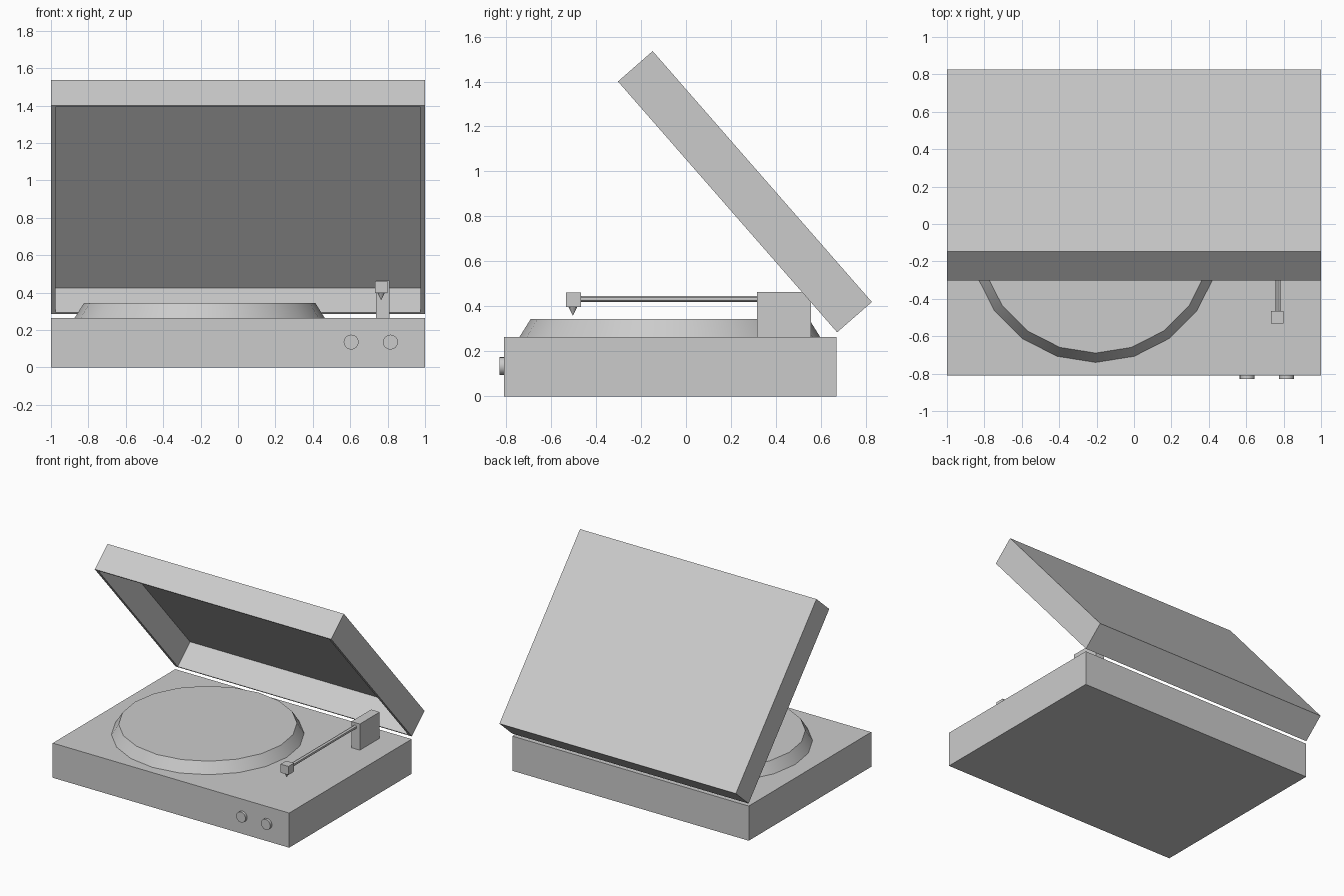
import bpy, bmesh, math
from mathutils import Matrix, Vector

if "Cube" in bpy.data.objects:
    bpy.data.objects.remove(bpy.data.objects["Cube"])


def finish(name, bm, smooth=False):
    bmesh.ops.recalc_face_normals(bm, faces=bm.faces[:])
    mesh = bpy.data.meshes.new(name)
    bm.to_mesh(mesh)
    bm.free()
    ob = bpy.data.objects.new(name, mesh)
    bpy.context.collection.objects.link(ob)
    if smooth:
        bpy.ops.object.select_all(action='DESELECT')
        ob.select_set(True)
        bpy.context.view_layer.objects.active = ob
        bpy.ops.object.shade_smooth_by_angle(angle=math.radians(30))
    return ob


def box_mesh(lo, hi):
    lo, hi = Vector(lo), Vector(hi)
    bm = bmesh.new()
    bmesh.ops.create_cube(bm, size=1, matrix=Matrix.Translation((lo + hi) / 2)
                          @ Matrix.Diagonal((*(hi - lo), 1)))
    return bm


def box(name, lo, hi):
    return finish(name, box_mesh(lo, hi))


def cone(name, start, end, r1, r2, sides, smooth=True):
    """Round part running from start (radius r1) to end (radius r2)."""
    start, end = Vector(start), Vector(end)
    axis = end - start
    bm = bmesh.new()
    bmesh.ops.create_cone(bm, cap_ends=True, segments=sides, radius1=r1,
                          radius2=r2, depth=axis.length)
    turn = Vector((0, 0, 1)).rotation_difference(axis).to_matrix().to_4x4()
    bm.transform(Matrix.Translation((start + end) / 2) @ turn)
    return finish(name, bm, smooth)


# Plinth and platter
box("base", (-1, -0.81, 0), (1, 0.67, 0.265))
cone("platter", (-0.205, -0.072, 0.265), (-0.205, -0.072, 0.345), 0.668, 0.618, 20)

# Front knobs
for side, x in (("left", 0.605), ("right", 0.815)):
    cone(side + "_knob", (x, -0.80, 0.135), (x, -0.83, 0.135), 0.04, 0.04, 16)

# Tonearm
box("arm_pivot", (0.738, 0.315, 0.265), (0.81, 0.555, 0.465))
cone("arm_tube", (0.77, -0.48, 0.433), (0.77, 0.33, 0.433), 0.014, 0.014, 12)
box("arm_head", (0.733, -0.533, 0.397), (0.80, -0.466, 0.462))
cone("needle", (0.765, -0.503, 0.40), (0.765, -0.503, 0.358), 0.021, 0, 12, False)

# Hinged lid: hollow box open on its underside
LENGTH, DEPTH, FLOOR = 1.481, 0.205, 0.005
bm = box_mesh((-1, -LENGTH, 0), (1, 0, DEPTH))
bm.normal_update()
opening = min(bm.faces, key=lambda f: f.calc_center_median().z)
bmesh.ops.inset_region(bm, faces=[opening], thickness=0.016)
for v in opening.verts:
    v.co.x = math.copysign(0.976, v.co.x)
cavity = bmesh.ops.extrude_discrete_faces(bm, faces=[opening])["faces"][0]
bmesh.ops.translate(bm, verts=cavity.verts[:], vec=(0, 0, DEPTH - FLOOR))
lid = finish("lid", bm)
lid.location = (0, 0.672, 0.285)
lid.rotation_euler.x = math.radians(-48.85)
